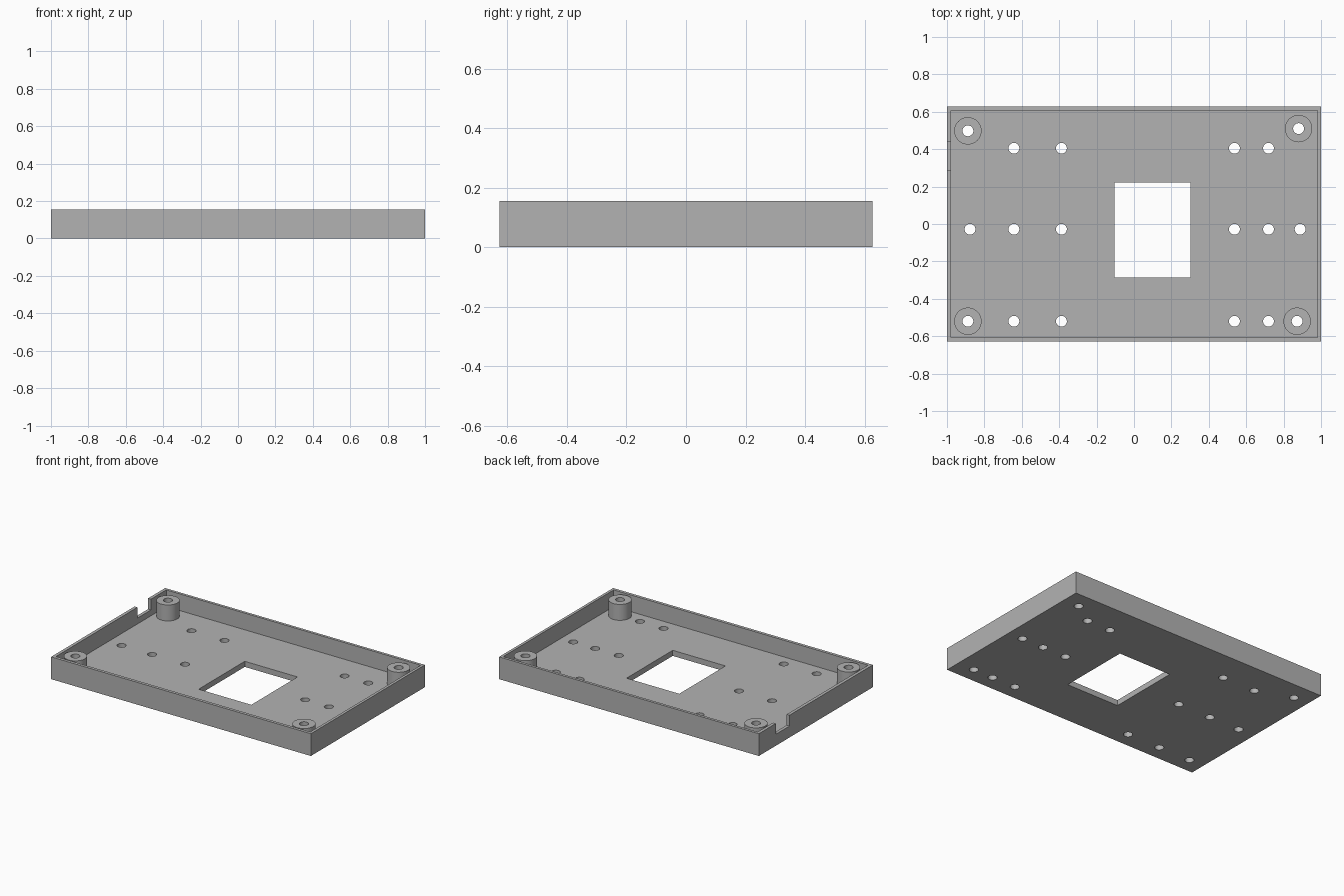
import bpy, bmesh
from math import radians
from mathutils import Matrix, Vector

if "Cube" in bpy.data.objects:
    bpy.data.objects.remove(bpy.data.objects["Cube"])

HALF_Y, HEIGHT, FLOOR = 0.627, 0.155, 0.039
POST_TOP, POST_R, HOLE_R = 0.15, 0.073, 0.029

grey = bpy.data.materials.new("plain grey")
grey.use_nodes = True
grey.diffuse_color = (0.45, 0.45, 0.45, 1)
grey.node_tree.nodes["Principled BSDF"].inputs["Base Color"].default_value = grey.diffuse_color


def add_box(bm, lo, hi):
    lo, hi = Vector(lo), Vector(hi)
    bmesh.ops.create_cube(bm, size=1, matrix=Matrix.Translation((lo + hi) / 2)
                          @ Matrix.Diagonal((*(hi - lo), 1)))


def add_cylinder(bm, x, y, radius, z0, z1):
    bmesh.ops.create_cone(bm, cap_ends=True, segments=48, radius1=radius, radius2=radius,
                          depth=z1 - z0, matrix=Matrix.Translation((x, y, (z0 + z1) / 2)))


def make(name, bm):
    mesh = bpy.data.meshes.new(name)
    bm.to_mesh(mesh)
    bm.free()
    mesh.materials.append(grey)
    ob = bpy.data.objects.new(name, mesh)
    bpy.context.collection.objects.link(ob)
    return ob


def box(name, lo, hi):
    bm = bmesh.new()
    add_box(bm, lo, hi)
    return make(name, bm)


def select(ob):
    bpy.ops.object.select_all(action="DESELECT")
    ob.select_set(True)
    bpy.context.view_layer.objects.active = ob


def cut(ob, cutter):
    mod = ob.modifiers.new("cut", "BOOLEAN")
    mod.operation, mod.solver, mod.object = "DIFFERENCE", "EXACT", cutter
    select(ob)
    bpy.ops.object.modifier_apply(modifier=mod.name)


# Hole layout
posts = {"back_right_post": (-0.888, 0.498), "back_left_post": (0.88, 0.51),
         "front_right_post": (-0.888, -0.52), "front_left_post": (0.872, -0.52)}
holes = [(x, y) for x in (-0.642, -0.388, 0.537, 0.719) for y in (0.405, -0.028, -0.52)]
holes += [(-0.877, -0.028), (0.888, -0.028), *posts.values()]

# Cutters
bm = bmesh.new()
for x, y in holes:
    add_cylinder(bm, x, y, HOLE_R, -0.1, 0.3)
hole_cutter = make("hole_cutter", bm)
cutters = [
    box("cavity_cutter", (-0.978, -0.606, FLOOR), (0.981, 0.608, 0.3)),
    box("window_cutter", (-0.104, -0.285, -0.1), (0.302, 0.223, 0.1)),
    box("notch_cutter", (-1.1, 0.29, 0.08), (-0.95, 0.44, 0.3)),
    hole_cutter,
]

# Tray with floor, rim, window, side notch and drilled holes
tray = box("tray", (-1, -HALF_Y, 0), (1, HALF_Y, HEIGHT))
for cutter in cutters:
    cut(tray, cutter)
parts = [tray]

# Hollow corner posts
for name, (x, y) in posts.items():
    bm = bmesh.new()
    add_cylinder(bm, x, y, POST_R, FLOOR - 0.01, POST_TOP)
    post = make(name, bm)
    cut(post, hole_cutter)
    parts.append(post)

for part in parts:
    select(part)
    bpy.ops.object.shade_smooth_by_angle(angle=radians(30))
for cutter in cutters:
    bpy.data.objects.remove(cutter)
